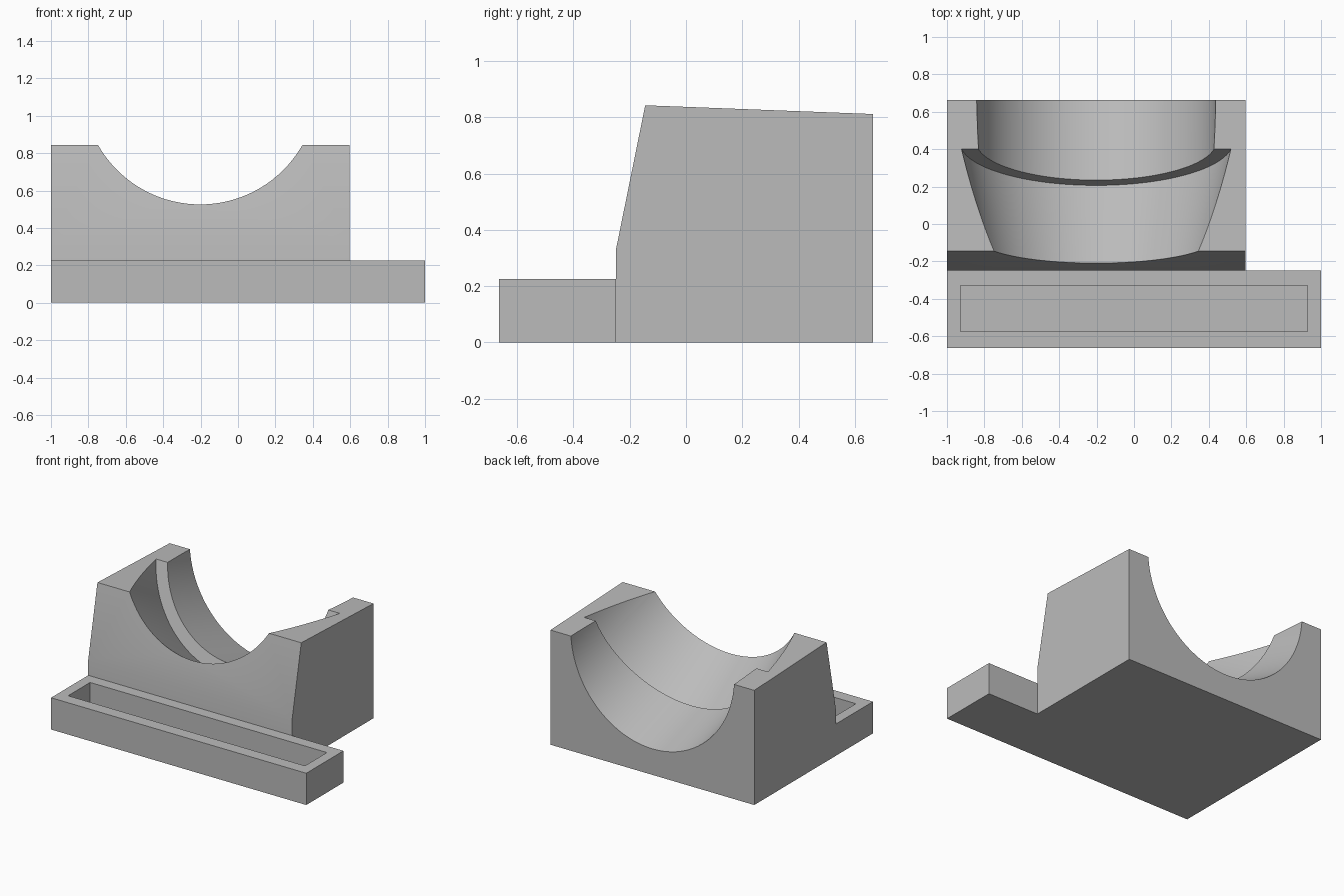
import bpy, bmesh, math
from mathutils import Vector

if "Cube" in bpy.data.objects:
    bpy.data.objects.remove(bpy.data.objects["Cube"], do_unlink=True)

grey = bpy.data.materials.new("plain_grey")
grey.use_nodes = True
colour = (0.5, 0.5, 0.5, 1)
grey.diffuse_color = colour
grey.node_tree.nodes["Principled BSDF"].inputs["Base Color"].default_value = colour


def loft(name, rings):
    """Closed solid skinned through matching rings of points."""
    bm = bmesh.new()
    rows = [[bm.verts.new(p) for p in ring] for ring in rings]
    n = len(rows[0])
    for a, b in zip(rows, rows[1:]):
        for i in range(n):
            j = (i + 1) % n
            bm.faces.new((a[i], a[j], b[j], b[i]))
    bm.faces.new(rows[0])
    bm.faces.new(rows[-1])
    bmesh.ops.recalc_face_normals(bm, faces=bm.faces)
    mesh = bpy.data.meshes.new(name)
    bm.to_mesh(mesh)
    bm.free()
    mesh.materials.append(grey)
    obj = bpy.data.objects.new(name, mesh)
    bpy.context.collection.objects.link(obj)
    return obj


def box(name, x0, x1, y0, y1, z0, z1):
    corners = ((x0, y0), (x1, y0), (x1, y1), (x0, y1))
    return loft(name, [[(x, y, z) for x, y in corners] for z in (z0, z1)])


def carve(target, cutter):
    cutter.hide_render = True
    mod = target.modifiers.new("carve", "BOOLEAN")
    mod.operation = "DIFFERENCE"
    mod.solver = "EXACT"
    mod.object = cutter
    bpy.ops.object.select_all(action="DESELECT")
    bpy.context.view_layer.objects.active = target
    target.select_set(True)
    bpy.ops.object.modifier_apply(modifier=mod.name)
    bpy.data.objects.remove(cutter, do_unlink=True)
    bpy.ops.object.shade_smooth_by_angle(angle=math.radians(20))


# Cradle block: side profile pushed along x
FRONT, BACK = -0.248, 0.664
profile = ((FRONT, 0), (FRONT, 0.335), (-0.145, 0.843), (BACK, 0.812), (BACK, 0))
cradle = loft("cradle_block", [[(x, y, z) for y, z in profile] for x in (-1, 0.597)])

# Tilted stepped bore: cylinder at the back, wider tapering seat in front
tilt = math.radians(18.5)
axis = Vector((0, -math.cos(tilt), math.sin(tilt)))
up = Vector((0, math.sin(tilt), math.cos(tilt)))
side = Vector((1, 0, 0))
centre = Vector((-0.202, 0.438, 0.936))
SEGMENTS = 128


def bore_ring(along, radius, lift=0):
    mid = centre + axis * along + up * lift
    turns = [math.tau * i / SEGMENTS for i in range(SEGMENTS)]
    return [mid + (side * math.cos(t) + up * math.sin(t)) * radius for t in turns]


bore = loft("bore_cutter", [bore_ring(-1, 0.641), bore_ring(0, 0.641),
                            bore_ring(0, 0.73), bore_ring(0.75, 0.595, 0.075)])
carve(cradle, bore)

# Front tray with a long pocket
tray = box("front_tray", -1, 1, -0.664, FRONT, 0, 0.225)
pocket = box("pocket_cutter", -0.928, 0.928, -0.576, -0.33, 0.015, 0.4)
carve(tray, pocket)
